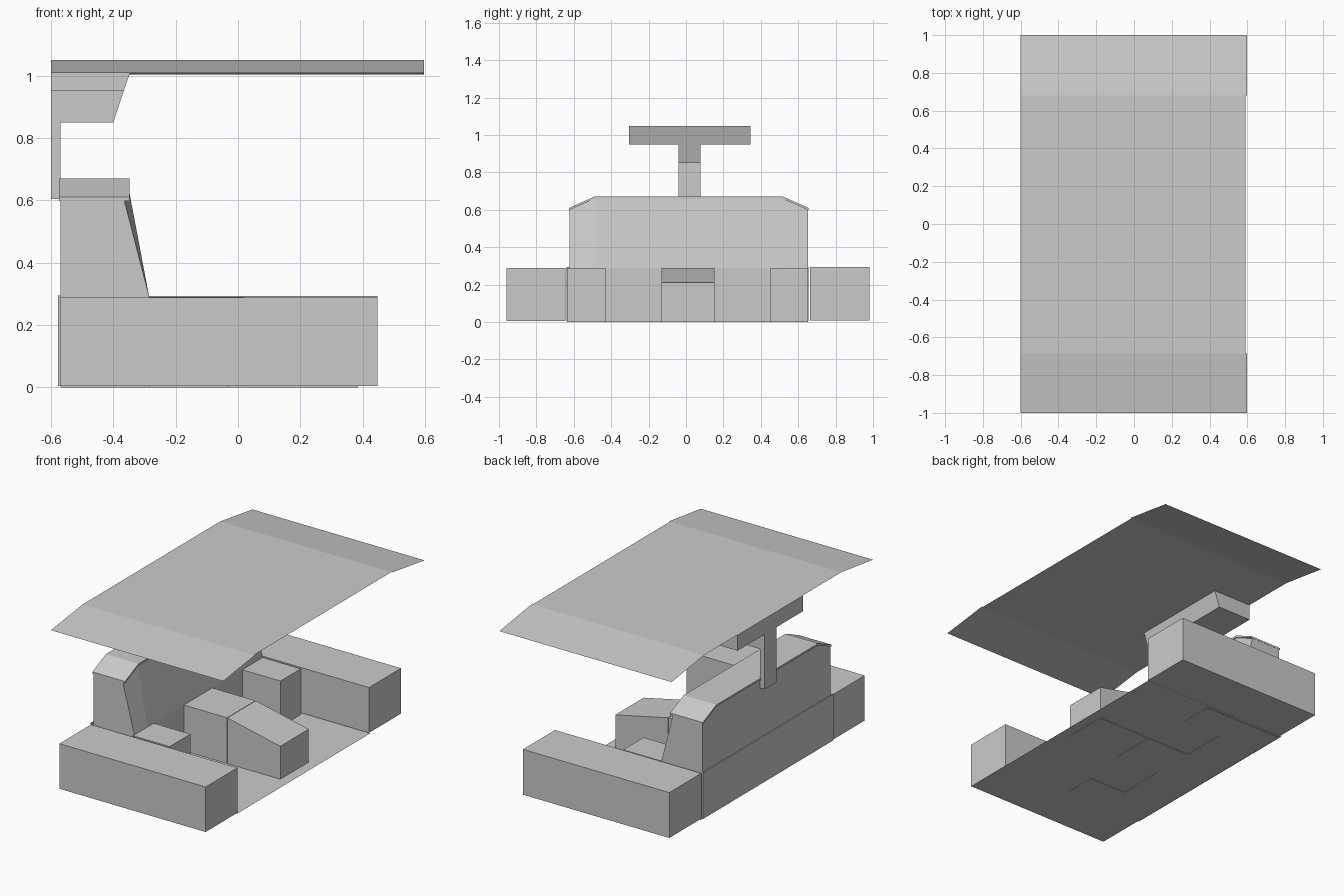
import bpy, bmesh

if "Cube" in bpy.data.objects:
    bpy.data.objects.remove(bpy.data.objects["Cube"])


def finish(name, bm):
    bmesh.ops.recalc_face_normals(bm, faces=bm.faces)
    mesh = bpy.data.meshes.new(name)
    bm.to_mesh(mesh)
    bm.free()
    obj = bpy.data.objects.new(name, mesh)
    bpy.context.collection.objects.link(obj)
    return obj


def loft(name, sections, caps=True):
    """Join equal-length closed sections (lists of 3D points) into a solid."""
    bm = bmesh.new()
    rings = [[bm.verts.new(p) for p in s] for s in sections]
    n = len(rings[0])
    for a, b in zip(rings, rings[1:]):
        for i in range(n):
            j = (i + 1) % n
            bm.faces.new((a[i], a[j], b[j], b[i]))
    if caps:
        bm.faces.new(rings[0])
        bm.faces.new(rings[-1])
    return finish(name, bm)


def side_profile(name, pts, y0, y1):
    """Extrude an (x, z) profile along y."""
    return loft(name, [[(x, y, z) for x, z in pts] for y in (y0, y1)])


def box(name, x0, x1, y0, y1, z0, z1):
    return side_profile(name, [(x0, z0), (x1, z0), (x1, z1), (x0, z1)], y0, y1)


def sheet(name, pts, x0, x1):
    """Thin folded sheet following (y, z) points, spanning x0 to x1."""
    bm = bmesh.new()
    rows = [[bm.verts.new((x, y, z)) for x in (x0, x1)] for y, z in pts]
    for a, b in zip(rows, rows[1:]):
        bm.faces.new((a[0], a[1], b[1], b[0]))
    return finish(name, bm)


# Floor and the two long side blocks
sheet("floor", [(-0.65, 0.003), (0.67, 0.003)], -0.57, 0.45)
box("side_block_front", -0.57, 0.447, -0.96, -0.645, 0.005, 0.288)
box("side_block_back", -0.57, 0.447, 0.662, 0.98, 0.008, 0.293)

# Base under the backrest, with its rear panel
box("backrest_base", -0.57, -0.285, -0.62, 0.65, 0.0, 0.29)
box("rear_panel", -0.577, -0.57, -0.64, 0.655, 0.005, 0.295)

# Inner seat blocks
box("seat_block_front", -0.285, -0.03, -0.635, -0.43, 0.0, 0.29)
box("seat_block_back", -0.285, -0.02, 0.45, 0.652, 0.0, 0.29)

# Centre console with a sloping nose
box("console", -0.285, 0.015, -0.13, 0.152, 0.0, 0.29)
side_profile("console_nose", [(0.018, 0.0), (0.385, 0.0), (0.385, 0.21), (0.018, 0.29)],
             -0.13, 0.152)

# Backrest: leaning front, lower at both ends
loft("backrest", [[(-0.57, y, 0.29), (-0.285, y, 0.29), (xt, y, zt), (-0.57, y, zt)]
                  for y, xt, zt in ((-0.622, -0.365, 0.6), (-0.49, -0.355, 0.66),
                                    (0.515, -0.355, 0.66), (0.652, -0.365, 0.6))])

# Folded cap over the backrest
cap = [(-0.625, 0.61), (-0.49, 0.67), (0.52, 0.67), (0.655, 0.61)]
loft("backrest_cap", [[(-0.575, y, z - 0.012), (-0.348, y, z - 0.012),
                       (-0.348, y, z), (-0.575, y, z)] for y, z in cap])

# Post and T-shaped roof bracket
box("roof_post", -0.6, -0.57, -0.04, 0.077, 0.605, 0.85)
side_profile("bracket_stem", [(-0.6, 0.85), (-0.4, 0.85), (-0.367, 0.95), (-0.6, 0.95)],
             -0.04, 0.077)
side_profile("bracket_bar", [(-0.6, 0.95), (-0.367, 0.95), (-0.333, 1.048), (-0.6, 1.048)],
             -0.305, 0.345)

# Roof: flat middle and two drooping end flaps
sheet("roof_middle", [(-0.685, 1.05), (0.68, 1.05)], -0.6, 0.59)
sheet("roof_flap_front", [(-1.0, 1.008), (-0.685, 1.05)], -0.6, 0.597)
sheet("roof_flap_back", [(0.68, 1.05), (1.0, 1.003)], -0.6, 0.597)
